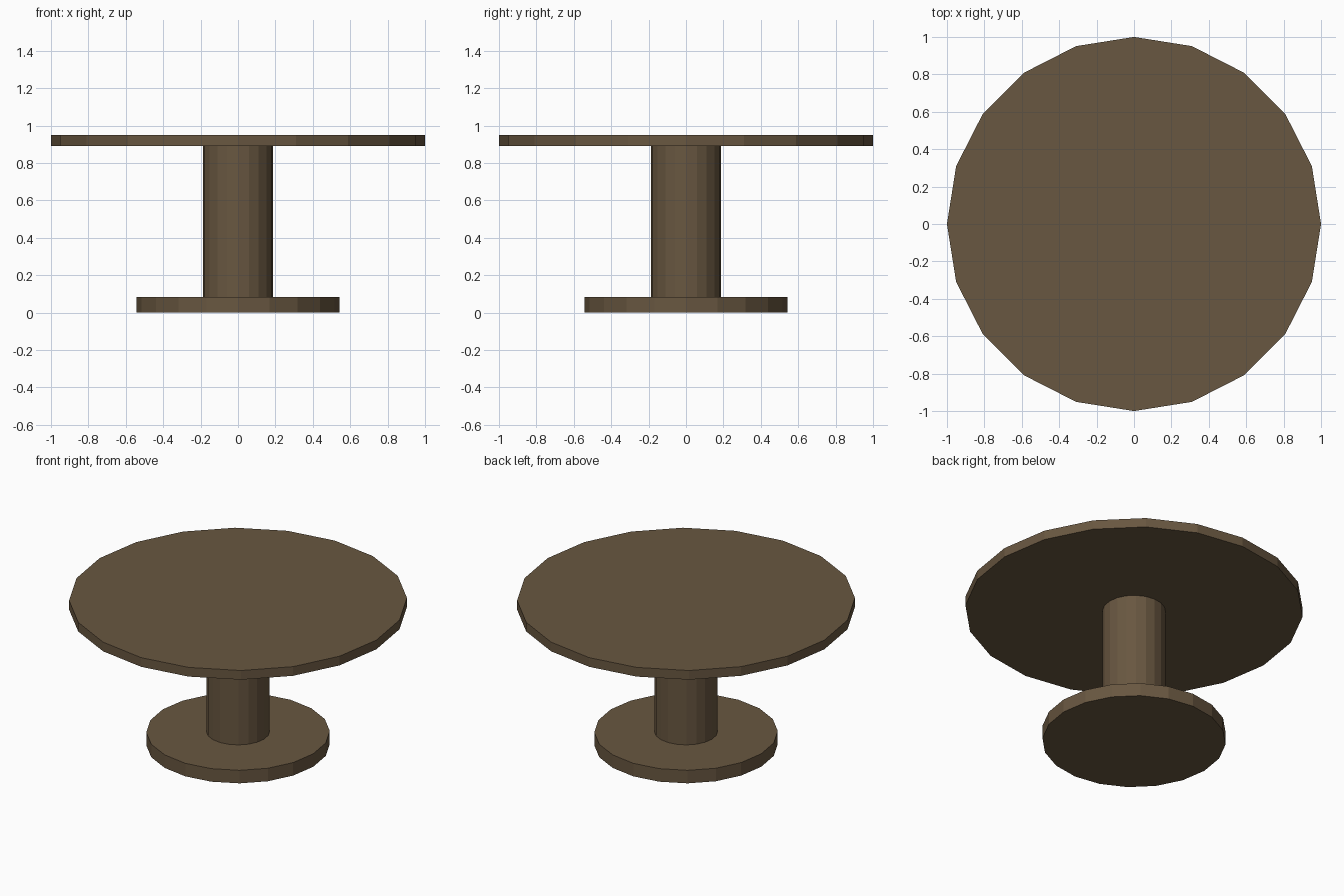
import bpy

if "Cube" in bpy.data.objects:
    bpy.data.objects.remove(bpy.data.objects["Cube"])

wood = bpy.data.materials.new("dark_wood")
wood.diffuse_color = (0.14, 0.095, 0.052, 1)
wood.use_nodes = True
wood.node_tree.nodes["Principled BSDF"].inputs["Base Color"].default_value = wood.diffuse_color


def disc(name, radius, z0, z1):
    """Flat-shaded 20-sided prism standing between two heights."""
    bpy.ops.mesh.primitive_cylinder_add(
        vertices=20, radius=radius, depth=z1 - z0, location=(0, 0, (z0 + z1) / 2))
    ob = bpy.context.object
    ob.name = name
    ob.data.materials.append(wood)
    return ob


# Round foot, central column and table top
disc("base", 0.543, 0.0, 0.085)
disc("column", 0.187, 0.085, 0.89)
disc("table_top", 1.0, 0.89, 0.95)
